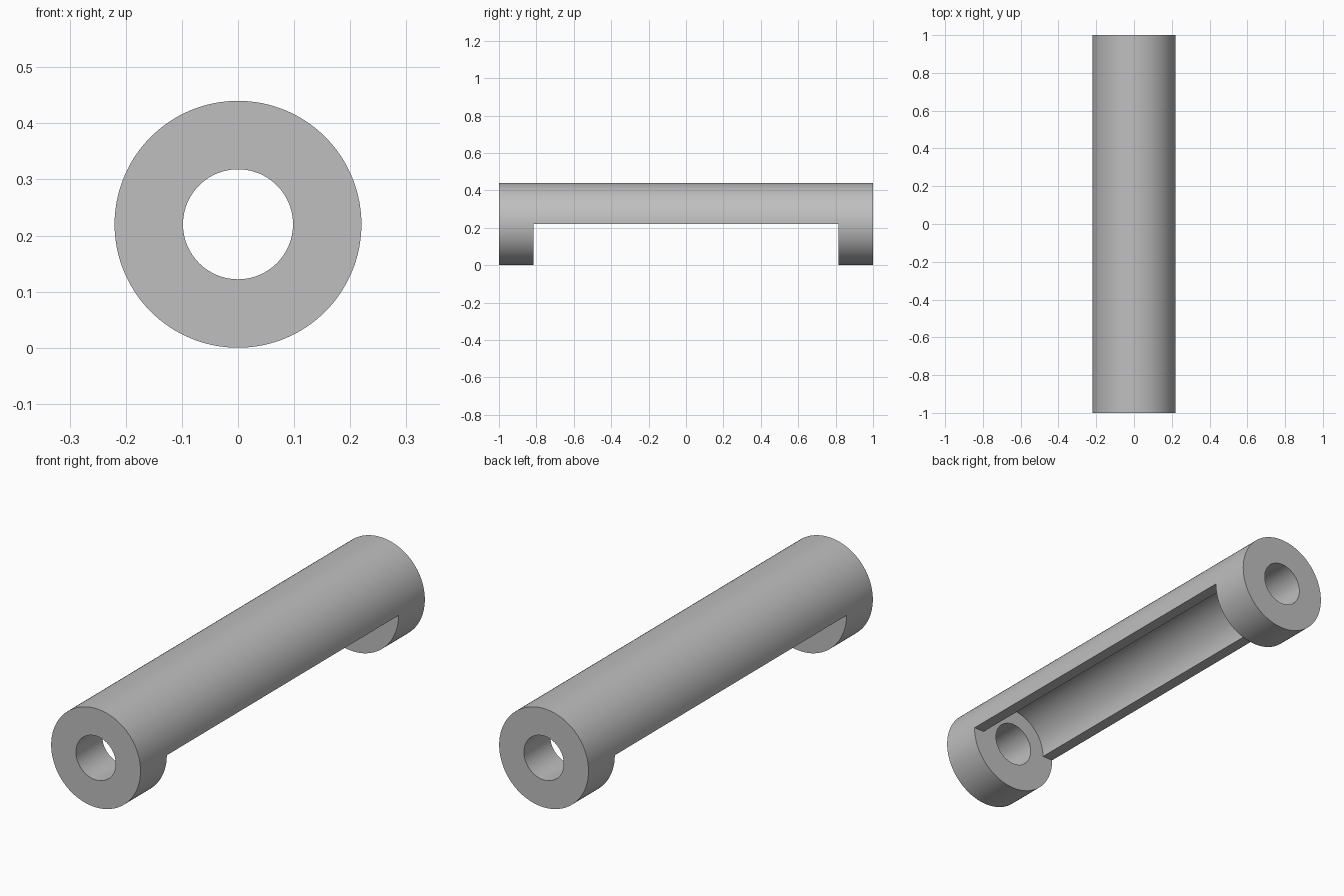
import bpy, bmesh
from math import pi, cos, sin

cube = bpy.data.objects.get("Cube")
if cube:
    bpy.data.objects.remove(cube)

R, CAVITY, BORE = 0.22, 0.168, 0.098   # outer, trough and end-hole radii
END, WALL = 1.0, 0.815                 # end face and inner wall positions along y
STEPS = 64                             # segments per half turn

grey = bpy.data.materials.new("plain grey")
grey.use_nodes = True
colour = (0.52, 0.52, 0.52, 1)
grey.diffuse_color = colour
grey.node_tree.nodes["Principled BSDF"].inputs["Base Color"].default_value = colour

bm = bmesh.new()


def point(r, y, angle):
    return bm.verts.new((r * cos(angle), y, R + r * sin(angle)))


def half_turn(profile, start):
    """Revolve a closed (radius, y) profile by half a turn about the tube axis."""
    rows = [[point(r, y, start + pi * i / STEPS) for r, y in profile]
            for i in range(STEPS + 1)]
    n = len(profile)
    for a, b in zip(rows, rows[1:]):
        for j in range(n):
            k = (j + 1) % n
            bm.faces.new((a[j], a[k], b[k], b[j]))


# Upper half: full-length shell with thick bored ends
half_turn([(R, -END), (R, -WALL), (R, WALL), (R, END), (BORE, END), (BORE, WALL),
           (CAVITY, WALL), (CAVITY, -WALL), (BORE, -WALL), (BORE, -END)], 0)

# Lower half: open-sided profile of each end collar
for s in (-1, 1):
    profile = [(BORE, s * WALL), (CAVITY, s * WALL), (R, s * WALL),
               (R, s * END), (BORE, s * END)]
    half_turn(profile, pi)

# Flat lips along the cut-away
for angle in (0, pi):
    bm.faces.new([point(r, y, angle) for r, y in
                  ((R, -WALL), (R, WALL), (CAVITY, WALL), (CAVITY, -WALL))])

bmesh.ops.remove_doubles(bm, verts=bm.verts, dist=1e-5)
bmesh.ops.recalc_face_normals(bm, faces=bm.faces)
mesh = bpy.data.meshes.new("cutaway_tube")
bm.to_mesh(mesh)
bm.free()
mesh.materials.append(grey)

tube = bpy.data.objects.new("cutaway_tube", mesh)
bpy.context.collection.objects.link(tube)
bpy.ops.object.select_all(action="DESELECT")
tube.select_set(True)
bpy.context.view_layer.objects.active = tube
bpy.ops.object.shade_smooth_by_angle(angle=pi / 6)
